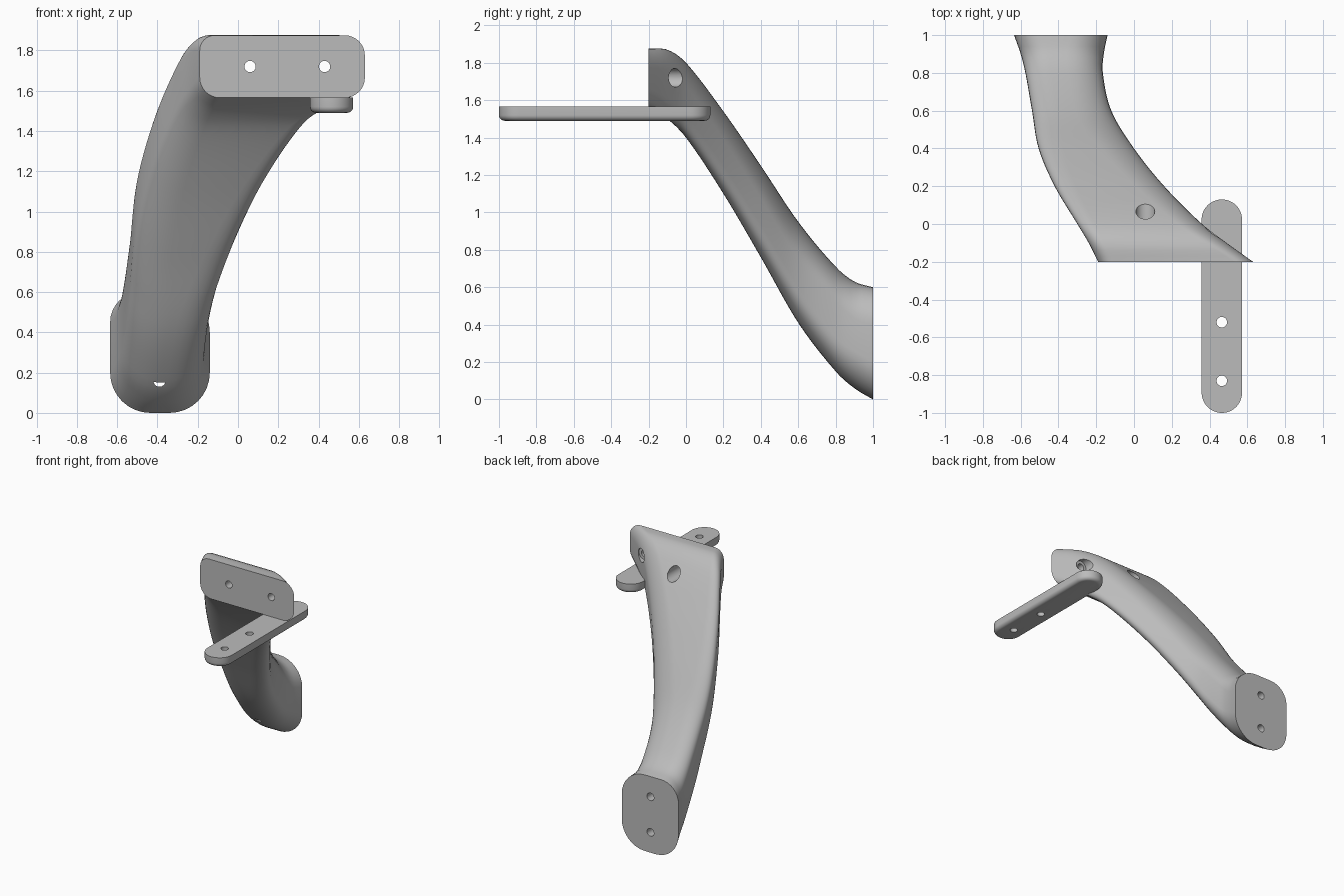
import bpy, bmesh, math
from mathutils import Vector

if "Cube" in bpy.data.objects:
    bpy.data.objects.remove(bpy.data.objects["Cube"])

grey = bpy.data.materials.new("light grey")
grey.use_nodes = True
colour = (0.5, 0.5, 0.5, 1)
grey.diffuse_color = colour
grey.node_tree.nodes["Principled BSDF"].inputs["Base Color"].default_value = colour


def make(name, bm):
    bmesh.ops.recalc_face_normals(bm, faces=bm.faces)
    mesh = bpy.data.meshes.new(name)
    bm.to_mesh(mesh)
    bm.free()
    ob = bpy.data.objects.new(name, mesh)
    bpy.context.collection.objects.link(ob)
    mesh.materials.append(grey)
    return ob


def activate(ob):
    bpy.ops.object.select_all(action="DESELECT")
    ob.select_set(True)
    bpy.context.view_layer.objects.active = ob


def drill(ob, start, end, radius):
    """Cut a round hole between two points."""
    start, end = Vector(start), Vector(end)
    axis = end - start
    bpy.ops.mesh.primitive_cylinder_add(vertices=32, radius=radius, depth=axis.length,
                                        location=(start + end) / 2,
                                        rotation=axis.to_track_quat("Z", "Y").to_euler())
    cutter = bpy.context.object
    cutter.hide_render = True
    cutter.data.materials.append(grey)
    activate(ob)
    cut = ob.modifiers.new("hole", "BOOLEAN")
    cut.operation, cut.object, cut.solver = "DIFFERENCE", cutter, "EXACT"
    bpy.ops.object.modifier_apply(modifier=cut.name)
    bpy.data.objects.remove(cutter)


def curve_value(table, y):
    """Smooth interpolation through (y, value) pairs."""
    last = len(table) - 1

    def slope(i):
        a, b = table[max(i - 1, 0)], table[min(i + 1, last)]
        return (b[1] - a[1]) / (b[0] - a[0])
    i = max(k for k in range(last) if table[k][0] <= y + 1e-9)
    (y0, v0), (y1, v1) = table[i], table[i + 1]
    h = y1 - y0
    t = (y - y0) / h
    return ((2*t**3 - 3*t**2 + 1) * v0 + (t**3 - 2*t**2 + t) * h * slope(i)
            + (3*t**2 - 2*t**3) * v1 + (t**3 - t**2) * h * slope(i + 1))


# Outline of the arm along y
stations = (-0.2, -0.1, 0, 0.2, 0.4, 0.6, 0.8, 0.9, 1)
outline = {
    "left": (-0.19, -0.24, -0.3, -0.42, -0.505, -0.54, -0.575, -0.6, -0.635),
    "right": (0.63, 0.49, 0.36, 0.16, 0, -0.12, -0.165, -0.16, -0.14),
    "bottom": (1.565, 1.5, 1.4, 1.1, 0.76, 0.41, 0.15, 0.06, 0),
    "top": (1.875, 1.87, 1.8, 1.54, 1.25, 0.95, 0.71, 0.63, 0.6),
}
tables = {k: list(zip(stations, v)) for k, v in outline.items()}

# Arm: rounded rectangles lofted from the front pad to the rear foot
bm = bmesh.new()
rings = []
steps, corner_steps = 40, 8
for s in range(steps + 1):
    f = s / steps
    y = -0.2 + 1.2 * f
    x0, x1, z0, z1 = (curve_value(tables[k], y) for k in ("left", "right", "bottom", "top"))
    r = 0.1 + 0.1 * min(1, f * 1.5)
    r = min(r, (x1 - x0) * 0.45, (z1 - z0) * 0.45)
    ring = []
    corners = ((x1, z1, -1, -1, r), (x0, z1, 1, -1, r * 0.75),
               (x0, z0, 1, 1, r), (x1, z0, -1, 1, r))
    for q, (x, z, sx, sz, rad) in enumerate(corners):
        for k in range(corner_steps + 1):
            a = math.pi / 2 * (q + k / corner_steps)
            ring.append(bm.verts.new((x + sx * rad + rad * math.cos(a), y,
                                      z + sz * rad + rad * math.sin(a))))
    rings.append(ring)
n = len(rings[0])
for a, b in zip(rings, rings[1:]):
    for i in range(n):
        j = (i + 1) % n
        bm.faces.new((a[i], a[j], b[j], b[i]))
bm.faces.new(rings[0])
bm.faces.new(rings[-1])
arm = make("curved_arm", bm)

# Screw holes in the pad with wide recesses behind, and holes in the foot
for x in (0.06, 0.43):
    drill(arm, (x, -0.3, 1.72), (x, 0.3, 1.72), 0.028)
    drill(arm, (x, -0.1, 1.72), (x, 0.4, 1.72), 0.05)
for z in (0.16, 0.44):
    drill(arm, (-0.39, 0.8, z), (-0.39, 1.1, z), 0.03)

# Bar: slot-shaped plate with a rounded lower edge
bm = bmesh.new()
cx, half = 0.465, 0.107
low, high, soft = 1.49, 1.565, 0.03
levels = [(high, 0)]
for k in range(6):
    a = math.pi / 2 * k / 5
    levels.append((low + soft * (1 - math.sin(a)), soft * (1 - math.cos(a))))
rings = []
for z, inset in levels:
    ring = []
    for cy, start in ((0.13 - half, 0), (-1 + half, math.pi)):
        for k in range(25):
            a = start + math.pi * k / 24
            ring.append(bm.verts.new((cx + (half - inset) * math.cos(a),
                                      cy + (half - inset) * math.sin(a), z)))
    rings.append(ring)
n = len(rings[0])
for a, b in zip(rings, rings[1:]):
    for i in range(n):
        j = (i + 1) % n
        bm.faces.new((a[i], a[j], b[j], b[i]))
bm.faces.new(rings[0])
bm.faces.new(rings[-1])
bar = make("support_bar", bm)
for y in (-0.52, -0.83):
    drill(bar, (cx, y, 1.4), (cx, y, 1.7), 0.028)

for ob in (arm, bar):
    activate(ob)
    bpy.ops.object.shade_smooth_by_angle(angle=math.radians(35))
